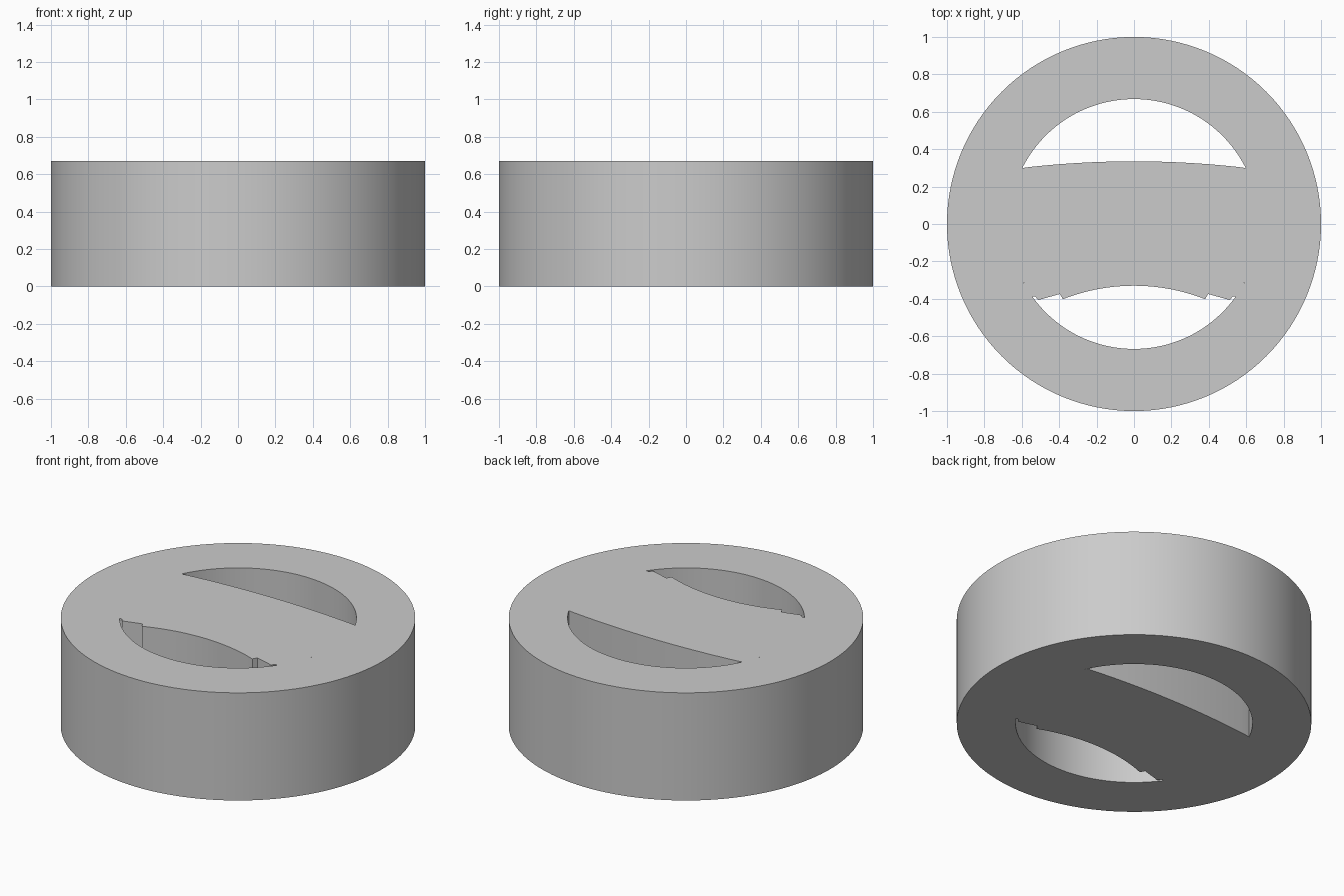
import bpy, bmesh
from math import sin, cos, pi, atan2, radians, hypot

if "Cube" in bpy.data.objects:
    bpy.data.objects.remove(bpy.data.objects["Cube"])

HEIGHT = 0.67
R_OUT, R_IN = 1.0, 0.668
SEGS = 128


def finish(bm, name):
    bmesh.ops.recalc_face_normals(bm, faces=bm.faces)
    mesh = bpy.data.meshes.new(name)
    bm.to_mesh(mesh)
    bm.free()
    obj = bpy.data.objects.new(name, mesh)
    bpy.context.collection.objects.link(obj)
    bpy.ops.object.select_all(action='DESELECT')
    obj.select_set(True)
    bpy.context.view_layer.objects.active = obj
    bpy.ops.object.shade_smooth_by_angle(angle=radians(15))
    return obj


def crown_arc(half, y_mid, y_end, n):
    """Points of a shallow circular arc from x=0 to x=half."""
    sag = y_mid - y_end
    r = (half * half + sag * sag) / (2 * sag)
    a = atan2(half, r - sag)
    return [(r * sin(a * i / n), y_mid - r + r * cos(a * i / n)) for i in range(n + 1)]


# Outer ring: a rectangular section swept round the vertical axis
bm = bmesh.new()
loops = []
for i in range(SEGS):
    a = 2 * pi * i / SEGS
    loops.append([bm.verts.new((r * cos(a), r * sin(a), z))
                  for r, z in ((R_OUT, 0), (R_OUT, HEIGHT), (R_IN, HEIGHT), (R_IN, 0))])
for i in range(SEGS):
    p, q = loops[i], loops[(i + 1) % SEGS]
    for k in range(4):
        bm.faces.new((p[k], q[k], q[(k + 1) % 4], p[(k + 1) % 4]))
finish(bm, "outer_ring")

# Cross bar: right half of the outline, arched above, notched below
top = crown_arc(0.6, 0.335, 0.30, 16)
bottom = crown_arc(0.38, -0.33, -0.402, 16)
notch = [(0.396, -0.374), (0.513, -0.407), (0.528, -0.387)]
a0, a1 = atan2(0.30, 0.6), atan2(-0.387, 0.544)
end = [(R_IN * cos(a0 + (a1 - a0) * i / 28), R_IN * sin(a0 + (a1 - a0) * i / 28))
       for i in range(29)]
right = top[:-1] + end + notch[::-1] + bottom[::-1]
left = [(-x, y) for x, y in right[-2:0:-1]]

bm = bmesh.new()
face = bm.faces.new([bm.verts.new((x, y, 0)) for x, y in right + left])
ext = bmesh.ops.extrude_face_region(bm, geom=[face], use_keep_orig=True)
bmesh.ops.translate(bm, vec=(0, 0, HEIGHT),
                    verts=[g for g in ext['geom'] if isinstance(g, bmesh.types.BMVert)])
bmesh.ops.triangulate(bm, faces=[f for f in bm.faces if len(f.verts) > 4])
finish(bm, "cross_bar")
